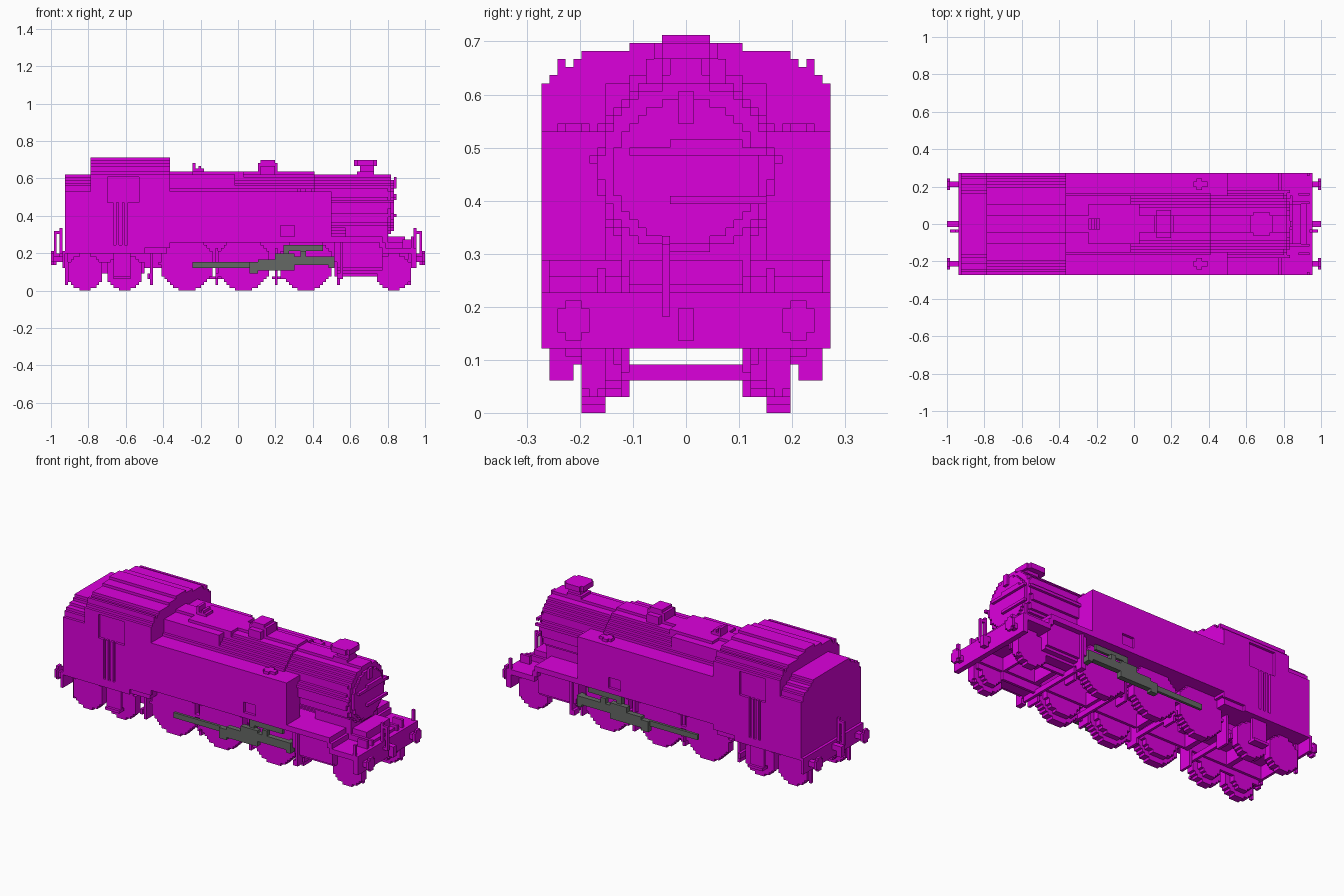
import bpy, bmesh, math
from mathutils import Vector

if "Cube" in bpy.data.objects:
    bpy.data.objects.remove(bpy.data.objects["Cube"], do_unlink=True)

V = 2 / 132  # size of one block


def snap(a):
    return round(a / V) * V


def material(name, rgb):
    m = bpy.data.materials.new(name)
    m.use_nodes = True
    m.diffuse_color = (*rgb, 1)
    m.node_tree.nodes["Principled BSDF"].inputs["Base Color"].default_value = (*rgb, 1)
    return m


magenta = material("magenta", (0.72, 0.0, 0.72))
grey = material("rod grey", (0.13, 0.14, 0.13))


def finish(name, bm, mat):
    bmesh.ops.recalc_face_normals(bm, faces=bm.faces)
    me = bpy.data.meshes.new(name)
    bm.to_mesh(me)
    bm.free()
    me.materials.append(mat)
    bpy.context.collection.objects.link(bpy.data.objects.new(name, me))


def blocks(name, boxes, mirror=False, mat=magenta):
    """Boxes as x0, x1, y0, y1, z0, z1, snapped to the block grid."""
    bm = bmesh.new()
    for b in boxes:
        x0, x1, y0, y1, z0, z1 = map(snap, b)
        sides = [(y0, y1), (-y1, -y0)] if mirror else [(y0, y1)]
        for a, c in sides:
            ret = bmesh.ops.create_cube(bm, size=1)
            for v in ret["verts"]:
                v.co = Vector((x0 + (v.co.x + .5) * (x1 - x0),
                               a + (v.co.y + .5) * (c - a),
                               z0 + (v.co.z + .5) * (z1 - z0)))
    finish(name, bm, mat)


def stepped(name, rows, axis, start, end, centre=0, mirror=False):
    """Extrude a stepped outline of (half width, z0, z1) rows along an axis."""
    right = []
    for w, z0, z1 in rows:
        right += [(w, z0), (w, z1)]
    outline = right + [(-w, z) for w, z in reversed(right)]
    bm = bmesh.new()
    for s in ((1, -1) if mirror else (1,)):
        rings = []
        for t in (start, end):
            t = snap(t)
            if axis == "x":
                rings.append([bm.verts.new((t, s * (centre + w), z)) for w, z in outline])
            else:
                rings.append([bm.verts.new((centre + w, s * t, z)) for w, z in outline])
        for r in rings:
            bm.faces.new(r)
        n = len(outline)
        for i in range(n):
            j = (i + 1) % n
            bm.faces.new((rings[0][i], rings[0][j], rings[1][j], rings[1][i]))
    bmesh.ops.remove_doubles(bm, verts=bm.verts, dist=1e-5)
    finish(name, bm, magenta)


def disc(r, zc):
    """Rows of a blocky circle, with equal neighbours merged."""
    n = round(2 * r / V)
    base, rows = snap(zc - r), []
    for k in range(n):
        h = (k + .5 - n / 2) * V
        w = max(V, snap(math.sqrt(max(r * r - h * h, 0))))
        z = base + k * V
        if rows and abs(rows[-1][0] - w) < 1e-6:
            rows[-1] = (w, rows[-1][1], z + V)
        else:
            rows.append((w, z, z + V))
    return rows


def snapped(rows):
    return [tuple(map(snap, r)) for r in rows]


# Cab, with shallow window and door recesses
W = 18 * V
blocks("cab_core", [(-.79, -.38, -.255, .255, .2, .62)])
blocks("cab_side", [
    (-.79, -.70, .255, W, .22, .62), (-.53, -.37, .255, W, .22, .62),
    (-.70, -.67, .255, W, .22, .47), (-.59, -.53, .255, W, .22, .47),
    (-.70, -.53, .255, W, .605, .62), (-.67, -.59, .255, W, .22, .24)], True)
blocks("cab_front", [(-.38, -.365, -.27, .27, .25, .62)])
blocks("door_handrail", [(x, x + V, .255, W, .24, .47) for x in (-.65, -.615)], True)

# Bunker with stepped upper edges
stepped("bunker", snapped([(W, .2, .53), (.258, .53, .56), (.242, .56, .576), (.212, .576, .591),
                           (.182, .591, .606)]), "x", -.925, -.79)
blocks("coal_hatch", [(-.925, -.79, -.167, .167, .6, .62)])

# Stepped cab roof with long ribs
stepped("cab_roof", snapped([(W, .605, .62), (.258, .62, .635), (.242, .635, .65), (.212, .65, .667),
                             (.182, .667, .682), (.106, .682, .697), (.045, .697, .712)]),
        "x", -.79, -.37)
blocks("roof_rib", [(-.79, -.37, .227, .243, .636, .667),
                    (-.79, -.37, .182, .197, .65, .682)], True)

# Boiler, smokebox and fittings
stepped("boiler", disc(.182, .455), "x", -.37, .41)
stepped("boiler_front_course", disc(.167, .455), "x", .41, .80)
stepped("smokebox_ring", disc(.16, .46), "x", .80, .82)
stepped("smokebox_door", disc(.137, .46), "x", .82, .835)
blocks("door_details", [
    (.83, .85, -.03, .15, .395, .41), (.83, .85, -.11, .15, .485, .5),
    (.83, .85, -.03, .11, .5, .515), (.83, .85, -.015, .015, .545, .6)])
blocks("smokebox_handrail", [(.5, .84, .167, .182, .47, .485)], True)
blocks("smokebox_saddle", [(.58, .8, -.12, .12, .26, .335)])
blocks("firebox_cover", [(-.37, -.02, -.15, .15, .55, .62), (-.25, .03, -.106, .106, .6, .64)])
blocks("safety_valve", [(-.25, -.18, -.03, .03, .63, .65), (-.245, -.23, -.03, .03, .65, .682),
                        (-.21, -.195, -.03, .03, .65, .667)])
blocks("steam_dome", [(.1, .21, -.045, .045, .61, .682), (.12, .19, -.075, .075, .61, .667),
                      (.12, .19, -.045, .045, .682, .697)])
blocks("chimney", [(.65, .72, -.03, .03, .6, .7), (.62, .74, -.045, .045, .667, .69),
                   (.64, .73, -.06, .06, .667, .69), (.64, .73, -.045, .045, .6, .635)])

# Side tanks, with a small notch in the lower edge
blocks("side_tank", [(-.37, .5, .152, .258, .28, .53), (-.37, .23, .258, W, .28, .53),
                     (.3, .5, .258, W, .28, .53), (.23, .3, .258, W, .345, .53)], True)
blocks("tank_filler", [(.32, .39, .197, .227, .515, .545), (.34, .37, .182, .243, .515, .545)], True)

# Running boards, footplates and frames
blocks("running_board", [(-.5, .77, -.27, .27, .26, .288)])
blocks("running_board_steps", [(.75, .79, -.27, .27, .23, .26), (-.52, -.47, -.27, .27, .22, .26)])
blocks("front_footplate", [(.77, .95, -.27, .27, .2, .227), (.79, .9, -.106, .106, .22, .29),
                           (.9, .93, -.106, .106, .22, .245)])
blocks("rear_footplate", [(-.93, -.5, -.27, .27, .2, .227)])
blocks("frame_plate", [(-.92, .94, .106, .121, .12, .26), (.52, .78, .106, .121, .08, .12)], True)
blocks("frame_stretcher", [(x, x + .03, -.106, .106, .12, .2) for x in (-.72, -.45, -.13, .19, .55, .75)])
blocks("cross_rod", [(x, x + V, -.197, .197, .06, .09) for x in (-.48, -.12, .22, .54)])
blocks("buffer_beam", [(.93, .95, -.27, .27, .12, .215), (-.94, -.92, -.27, .27, .12, .215)])
blocks("front_bracket", [(.88, .935, .152, .167, .22, .275), (.92, .935, .258, W, .21, .29)], True)

# Wheels
for name, xs, r in (("driving_wheel", (-.28, .035, .365), .144),
                    ("small_wheel", (-.82, -.6, .83), .098)):
    for i, x in enumerate(xs):
        stepped(f"{name}_{i + 1}", disc(r, r), "y", .152, .197, snap(x), True)
        stepped(f"{name}_inner_{i + 1}", disc(r - 2 * V, r), "y", .121, .152, snap(x), True)

# Cylinders, steps, brake gear and guard irons
stepped("cylinder", disc(.083, .167), "x", .53, .77, snap(.167), True)
blocks("cylinder_casing", [(.52, .77, .12, .24, .152, .27)], True)
blocks("step", [(.53, .56, .212, .258, .06, .09), (.545, .56, .197, .258, .09, .27),
                (-.66, -.58, .212, .258, .06, .075), (-.66, -.58, .227, .243, .075, .22)], True)
blocks("brake_gear", [(-.17, -.07, .152, .167, .06, .075), (.18, .28, .152, .167, .06, .075)]
       + [(x, x + V, .106, .182, .03, .22) for x in (-.47, -.125, .2, .53)], True)
blocks("guard_iron", [(s - V / 2, s + V / 2, .167, .182, .03, .2) for s in (.92, -.92)], True)
blocks("bogie_frame", [(-.92, -.5, .121, .136, .09, .15), (.72, .93, .121, .136, .09, .15)], True)

# Buffers, hooks and hoses at both ends
for end, s in (("front", 1), ("rear", -1)):
    stepped(f"{end}_buffer_head", disc(.037, .172), "x", s * .985, s, snap(.21), True)
    stepped(f"{end}_buffer_shank", disc(V, .172), "x", s * .94, s * .985, snap(.21), True)
    blocks(f"{end}_hook", [(min(s * .94, s), max(s * .94, s), -V, V, .167, .197),
                           (min(s * .97, s), max(s * .97, s), -V, V, .14, .167)])
    a, b, c = s * .94, s * .955, s * .985
    blocks(f"{end}_hose", [(min(a, b), max(a, b), -.045, -.03, .2, .33),
                           (min(a, c), max(a, c), -.045, -.03, .305, .32),
                           (min(b, c), max(b, c), -.045, -.03, .185, .2),
                           (min(c, c - s * V), max(c, c - s * V), -.045, -.03, .2, .305)])

# Grey rods and valve gear
blocks("connecting_rod", [(-.245, .09, .227, .243, .121, .152), (.06, .3, .227, .258, .106, .152),
                          (.06, .1, .227, .258, .091, .106), (.1, .52, .227, .258, .136, .167)],
       True, grey)
blocks("slide_bar", [(.24, .52, .227, .258, .167, .182), (.2, .3, .227, .258, .152, .197),
                     (.49, .52, .212, .258, .121, .182)], True, grey)
blocks("valve_gear", [(.25, .28, .212, .243, .167, .25), (.25, .45, .227, .243, .212, .235),
                      (.33, .36, .227, .258, .167, .212)], True, grey)
